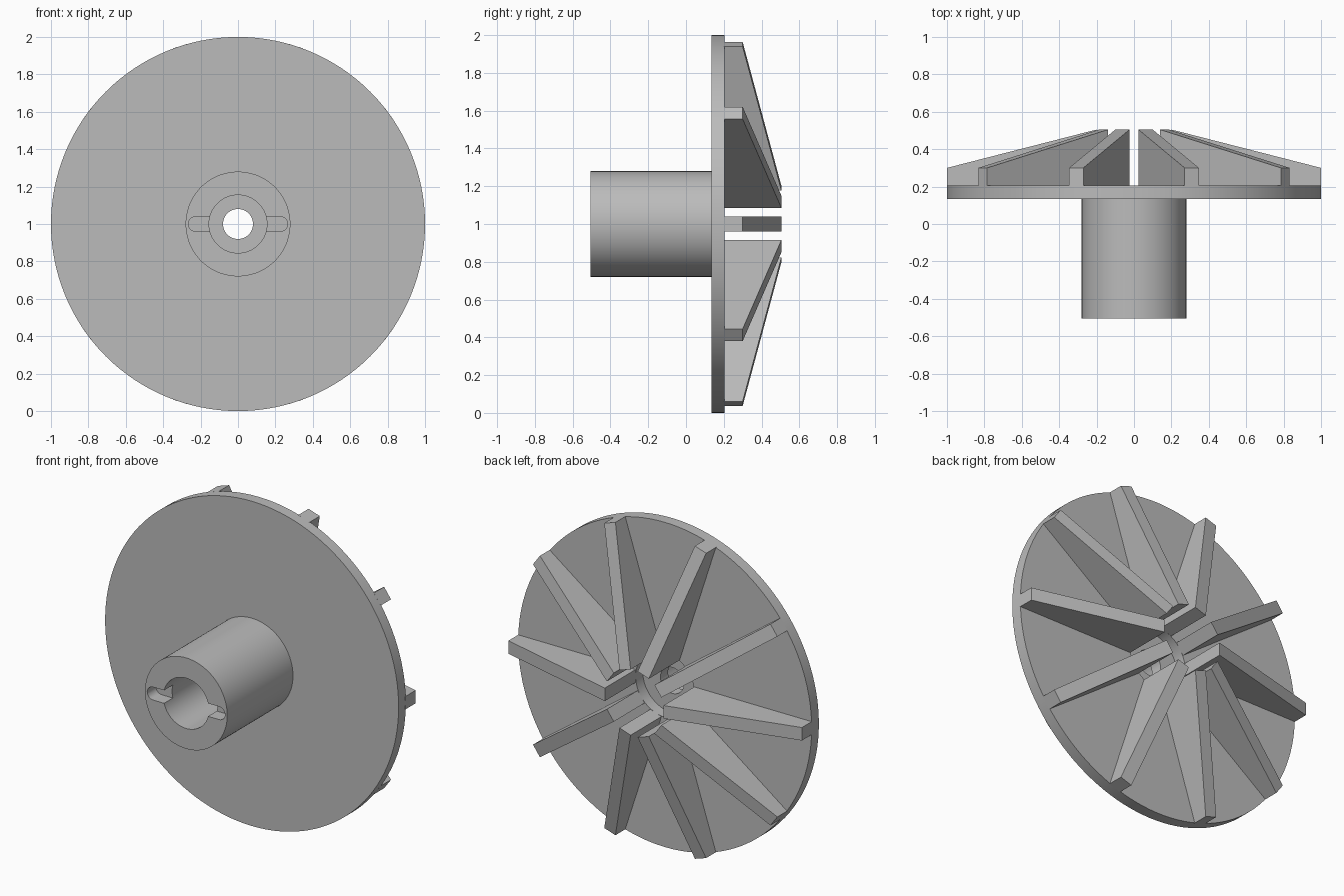
import bpy, bmesh, math
from mathutils import Matrix, Vector

cube = bpy.data.objects.get("Cube")
if cube:
    bpy.data.objects.remove(cube, do_unlink=True)

CENTRE = Vector((0, 0, 1))
RIBS = 10

grey = bpy.data.materials.new("plain_grey")
grey.use_nodes = True
colour = (0.5, 0.5, 0.5, 1)
grey.diffuse_color = colour
grey.node_tree.nodes["Principled BSDF"].inputs["Base Color"].default_value = colour


def make_object(name, bm):
    bmesh.ops.recalc_face_normals(bm, faces=bm.faces)
    mesh = bpy.data.meshes.new(name)
    bm.to_mesh(mesh)
    bm.free()
    mesh.materials.append(grey)
    obj = bpy.data.objects.new(name, mesh)
    obj.location = CENTRE
    bpy.context.collection.objects.link(obj)
    return obj


def activate(obj):
    bpy.ops.object.select_all(action='DESELECT')
    obj.select_set(True)
    bpy.context.view_layer.objects.active = obj


def lathe(name, profile, steps=128):
    """Spin a closed (radius, y) profile around the y axis."""
    bm = bmesh.new()
    verts = [bm.verts.new((r, y, 0)) for r, y in profile]
    edges = [bm.edges.new((verts[i - 1], verts[i])) for i in range(len(verts))]
    bmesh.ops.spin(bm, geom=verts + edges, cent=(0, 0, 0), axis=(0, 1, 0),
                   angle=math.tau, steps=steps, use_merge=True)
    bmesh.ops.remove_doubles(bm, verts=bm.verts, dist=1e-5)
    return make_object(name, bm)


def prism(bm, outline, offset, matrix=Matrix()):
    """Extrude a closed outline by an offset vector."""
    face = bm.faces.new([bm.verts.new(matrix @ Vector(p)) for p in outline])
    new = bmesh.ops.extrude_face_region(bm, geom=[face])["geom"]
    moved = [v for v in new if isinstance(v, bmesh.types.BMVert)]
    bmesh.ops.translate(bm, verts=moved, vec=matrix.to_3x3() @ Vector(offset))


# Disc and hub in one turned body: stepped bore, shallow pocket at the back
body = lathe("disc_and_hub", [
    (0.28, -0.505), (0.28, 0.135), (1.0, 0.135), (1.0, 0.205),
    (0.20, 0.205), (0.20, 0.135), (0.08, 0.135), (0.08, 0.06),
    (0.155, 0.06), (0.155, -0.505)])

# Round-ended pin slot across the hub's front end
bm = bmesh.new()
slot_outline = []
for side in (1, -1):
    for i in range(13):
        a = -math.pi / 2 + math.pi * i / 12
        slot_outline.append((side * (0.225 + 0.04 * math.cos(a)), -0.6,
                             side * 0.04 * math.sin(a)))
prism(bm, slot_outline, (0, 0.18, 0))
cutter = make_object("slot_cutter", bm)
cutter.hide_render = True
cut = body.modifiers.new("pin_slot", 'BOOLEAN')
cut.operation = 'DIFFERENCE'
cut.solver = 'EXACT'
cut.object = cutter
activate(body)
bpy.ops.object.modifier_apply(modifier=cut.name)
bpy.data.objects.remove(cutter, do_unlink=True)
activate(body)
bpy.ops.object.shade_smooth_by_angle(angle=math.radians(30))

# Tapered radial ribs on the back of the disc
bm = bmesh.new()
rib_side = [(0.2, 0.2, -0.04), (1.0, 0.2, -0.04), (1.0, 0.3, -0.04),
            (0.2, 0.505, -0.04)]
for i in range(RIBS):
    turn = Matrix.Rotation(math.tau * i / RIBS, 4, 'Y')
    prism(bm, rib_side, (0, 0, 0.08), turn)
make_object("radial_ribs", bm)
